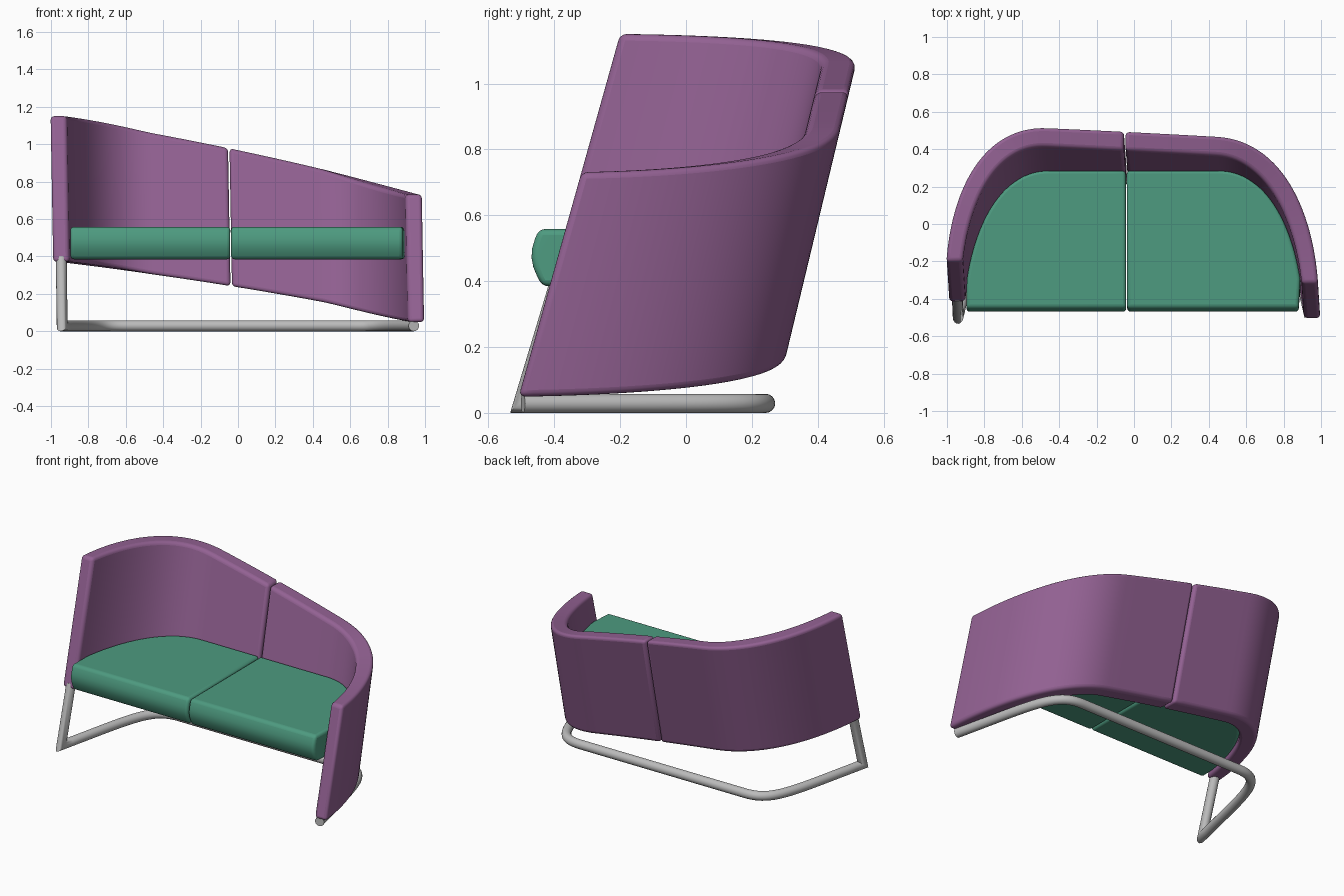
import bpy, bmesh, math
from mathutils import Vector

if "Cube" in bpy.data.objects:
    bpy.data.objects.remove(bpy.data.objects["Cube"])


def material(name, color):
    m = bpy.data.materials.new(name)
    m.diffuse_color = (*color, 1)
    m.use_nodes = True
    m.node_tree.nodes["Principled BSDF"].inputs["Base Color"].default_value = m.diffuse_color
    return m


PURPLE = material("purple fabric", (0.29, 0.12, 0.29))
GREEN = material("green fabric", (0.075, 0.325, 0.215))
STEEL = material("brushed steel", (0.5, 0.5, 0.5))


def bezier(a, b, c, d, n):
    a, b, c, d = map(Vector, (a, b, c, d))
    return [a * (1 - t) ** 3 + b * 3 * t * (1 - t) ** 2 + c * 3 * t * t * (1 - t) + d * t ** 3
            for t in (i / n for i in range(n + 1))]


def half_plan(side, start_x, n=28):
    """Outer outline of one half, from the middle split to the arm's front."""
    flat = [Vector((start_x + (side * 0.45 - start_x) * i / 6, 0.262)) for i in range(6)]
    arc = bezier((0.45, 0.262), (0.80, 0.262), (0.965, -0.12), (0.990, -0.522), n)
    return flat + [Vector((side * p.x, p.y)) for p in arc]


def inset(path, side, extra=0.0):
    """Offset the outline inwards, thicker at the back than at the arms."""
    out = []
    for i, p in enumerate(path):
        t = (path[min(i + 1, len(path) - 1)] - path[max(i - 1, 0)]).normalized()
        dist = 0.087 + 0.022 * min(1, (p.y + 0.522) / 0.7) + extra
        out.append(p + Vector((t.y, -t.x)) * side * dist)
    out[-1].y = path[-1].y
    return out


def lean(x, y, z):
    """Everything upholstered leans back with height, the front a bit more."""
    return (x - 0.018 * (z - 0.4), y + (0.24 + 0.051 * (0.262 - y)) * z, z)


def finish(bm, name, mat, bevel, segments):
    bmesh.ops.recalc_face_normals(bm, faces=bm.faces)
    me = bpy.data.meshes.new(name)
    bm.to_mesh(me)
    bm.free()
    ob = bpy.data.objects.new(name, me)
    bpy.context.collection.objects.link(ob)
    me.materials.append(mat)
    if bevel:
        mod = ob.modifiers.new("soft edges", 'BEVEL')
        mod.width, mod.segments, mod.limit_method = bevel, segments, 'ANGLE'
        mod.angle_limit = math.radians(45)
    bpy.ops.object.select_all(action='DESELECT')
    ob.select_set(True)
    bpy.context.view_layer.objects.active = ob
    bpy.ops.object.shade_smooth_by_angle(angle=math.radians(40))


def shell(side, start_x, name):
    """Curved back and arm panel with sloping top and bottom edges."""
    outer = half_plan(side, start_x)
    inner = inset(outer, side)
    bm = bmesh.new()
    rings = []
    for o, i in zip(outer, inner):
        top = 0.97 - 0.212 * o.x - 0.03 * o.x ** 2
        low = 0.235 - 0.163 * o.x - 0.025 * o.x ** 2
        rings.append([bm.verts.new(lean(p.x, p.y, z))
                      for p, z in ((o, low), (o, top), (i, top), (i, low))])
    for a, b in zip(rings, rings[1:]):
        for k in range(4):
            bm.faces.new((a[k], a[(k + 1) % 4], b[(k + 1) % 4], b[k]))
    bm.faces.new(rings[0])
    bm.faces.new(rings[-1])
    finish(bm, name, PURPLE, 0.02, 4)


def cushion(side, start_x, name):
    """Seat cushion that fills the inside of the shell, with a bulged front."""
    plan = inset(half_plan(side, start_x), side, 0.002)
    levels = 7
    bm = bmesh.new()
    rings = []
    for j in range(levels):
        u = j / (levels - 1)
        z = 0.385 + 0.173 * u
        front = -0.436 - 0.010 * u - 0.028 * math.sin(math.pi * u)
        pts = [p for p in (lean(p.x, p.y, z) for p in plan) if p[1] > -0.365]
        rings.append(pts + [(side * 0.888 - 0.008, front, z), (start_x, front, z)])
    # keep the same point count on every level
    count = min(len(r) for r in rings)
    rings = [[bm.verts.new(p) for p in r[:count - 2] + r[-2:]] for r in rings]
    for a, b in zip(rings, rings[1:]):
        for k in range(count):
            n = (k + 1) % count
            bm.faces.new((a[k], a[n], b[n], b[k]))
    bm.faces.new(rings[0])
    bm.faces.new(rings[-1])
    finish(bm, name, GREEN, 0.018, 4)


shell(-1, -0.043, "left_shell")
shell(1, -0.035, "right_shell")
cushion(-1, -0.0415, "left_seat")
cushion(1, -0.0365, "right_seat")

# Steel tube frame: front post with a sharp corner, then a floor loop
R = 0.029
arc = bezier((0.60, 0.242), (0.80, 0.242), (0.81, 0.06), (0.940, -0.495), 24)
floor = [Vector((-p.x, p.y, R)) for p in reversed(arc)] + [Vector((p.x, p.y, R)) for p in arc]
path = [Vector((-0.945, -0.385, 0.395))] + floor
bm = bmesh.new()
rings = []
for i, p in enumerate(path):
    d0 = (p - path[i - 1]).normalized() if i else (path[1] - p).normalized()
    d1 = (path[i + 1] - p).normalized() if i < len(path) - 1 else d0
    cut = (d0 + d1).normalized()          # mitre plane
    side = d0.cross(Vector((0, 0, 1))).normalized() if i > 1 else Vector((1, 0, 0))
    up = side.cross(d0).normalized()
    ring = []
    for k in range(16):
        a = 2 * math.pi * k / 16
        q = (side * math.cos(a) + up * math.sin(a)) * R
        q -= d0 * (q.dot(cut) / d0.dot(cut))
        ring.append(bm.verts.new(p + q))
    rings.append(ring)
for a, b in zip(rings, rings[1:]):
    for k in range(16):
        n = (k + 1) % 16
        bm.faces.new((a[k], a[n], b[n], b[k]))
bm.faces.new(rings[0])
bm.faces.new(rings[-1])
finish(bm, "tube_frame", STEEL, 0, 1)
